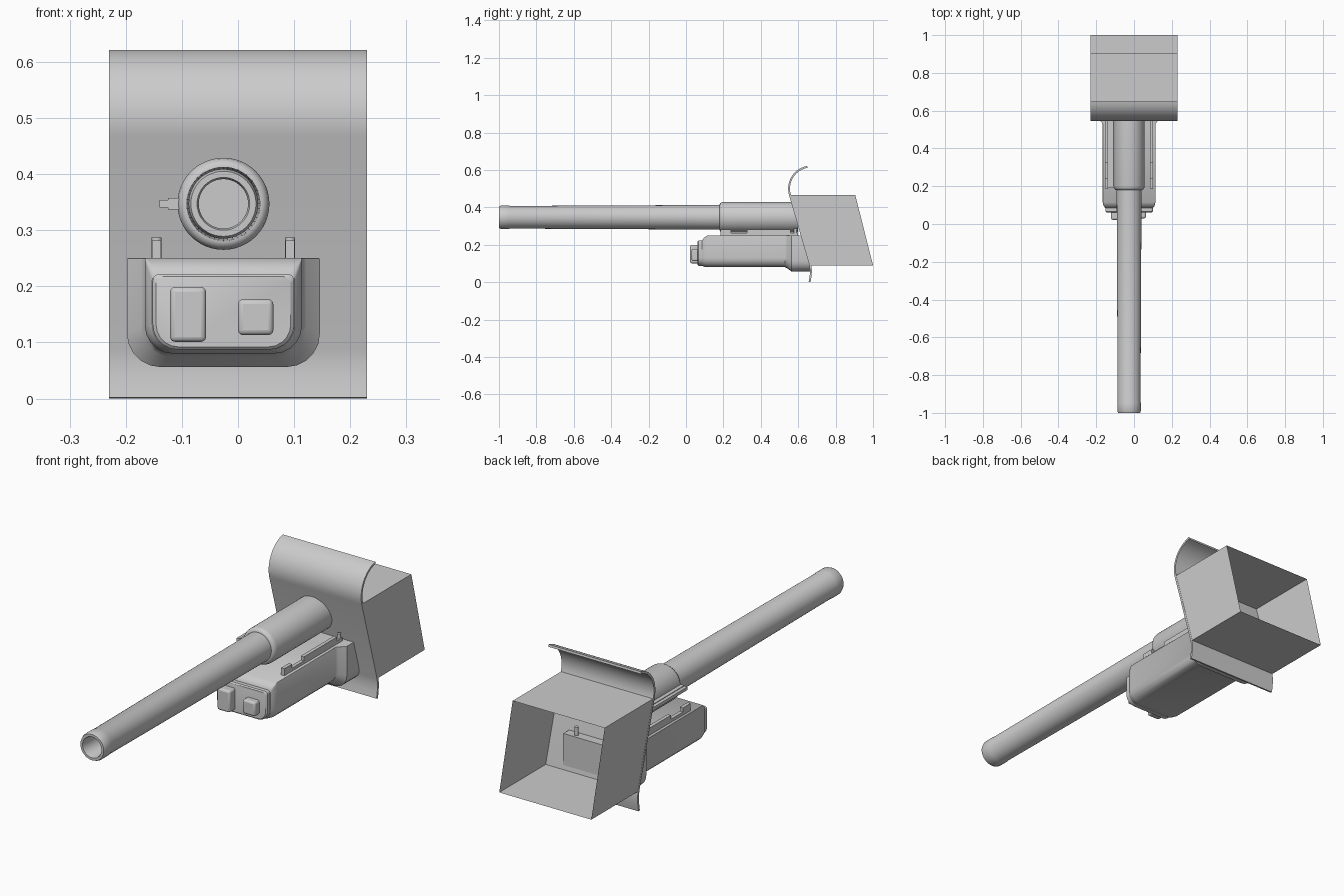
import bpy, bmesh, math
from mathutils import Vector

if "Cube" in bpy.data.objects:
    bpy.data.objects.remove(bpy.data.objects["Cube"])

steel = bpy.data.materials.new("grey steel")
steel.diffuse_color = (0.6, 0.6, 0.6, 1)
steel.use_nodes = True
steel.node_tree.nodes["Principled BSDF"].inputs["Base Color"].default_value = steel.diffuse_color
CX, CZ = -0.026, 0.347          # barrel axis


def make(name, verts, faces, angle=35, fix=True):
    me = bpy.data.meshes.new(name)
    me.from_pydata(verts, [], faces)
    if fix:
        bm = bmesh.new()
        bm.from_mesh(me)
        bmesh.ops.recalc_face_normals(bm, faces=bm.faces)
        bm.to_mesh(me)
        bm.free()
    me.materials.append(steel)
    ob = bpy.data.objects.new(name, me)
    bpy.context.collection.objects.link(ob)
    bpy.ops.object.select_all(action='DESELECT')
    ob.select_set(True)
    bpy.context.view_layer.objects.active = ob
    bpy.ops.object.shade_smooth_by_angle(angle=math.radians(angle))
    return ob


def loft(name, rings, angle=35):
    n = len(rings[0])
    verts = [p for r in rings for p in r]
    faces = [(i * n + j, i * n + (j + 1) % n, (i + 1) * n + (j + 1) % n, (i + 1) * n + j)
             for i in range(len(rings) - 1) for j in range(n)]
    faces += [tuple(range(n)), tuple(range((len(rings) - 1) * n, len(rings) * n))]
    return make(name, verts, faces, angle)


def lathe(name, profile, n=48):
    # profile of (radius, y) turned about the barrel axis
    return loft(name, [[(CX + r * math.cos(2 * math.pi * k / n), y,
                         CZ + r * math.sin(2 * math.pi * k / n)) for k in range(n)]
                       for r, y in profile])


def box(name, x0, x1, y0, y1, z0, z1, bevel=0):
    v = [(x, y, z) for x in (x0, x1) for y in (y0, y1) for z in (z0, z1)]
    f = [(0, 1, 3, 2), (4, 6, 7, 5), (0, 4, 5, 1), (2, 3, 7, 6), (0, 2, 6, 4), (1, 5, 7, 3)]
    ob = make(name, v, f)
    if bevel:
        m = ob.modifiers.new("bevel", 'BEVEL')
        m.width, m.segments = bevel, 3
    return ob


def trough(y, half, z0, z1, r_low, r_top=0.002):
    # cross-section with rounded lower corners and nearly square upper ones
    pts = []
    for sx, top, a0 in ((1, False, 270), (1, True, 0), (-1, True, 90), (-1, False, 180)):
        r = r_top if top else r_low
        cx, cz = CX + sx * (half - r), (z1 - r if top else z0 + r)
        for k in range(6):
            a = math.radians(a0 + 18 * k)
            pts.append((cx + r * math.cos(a), y, cz + r * math.sin(a)))
    return pts


# Tapered barrel with a blind bore at the muzzle
lathe("barrel", [(0.044, -0.8), (0.044, -0.992), (0.047, -1.0), (0.058, -1.0), (0.062, -0.99),
                 (0.062, -0.945), (0.0605, -0.94), (0.066, 0.2)])
# Thicker sleeve at the rear of the barrel
lathe("barrel_sleeve", [(0.06, 0.18), (0.069, 0.18), (0.075, 0.183), (0.08, 0.19),
                        (0.082, 0.2), (0.082, 0.6)])
# Guide strip on the side of the sleeve
box("sleeve_guide", -0.125, -0.1, 0.19, 0.58, 0.337, 0.357)
box("sleeve_guide_edge", -0.14, -0.124, 0.19, 0.58, 0.34, 0.354)

# Recoil cradle, flared where it meets the shield
loft("cradle", [trough(0.085, 0.127, 0.087, 0.222, 0.045, 0.012),
                trough(0.095, 0.134, 0.083, 0.236, 0.048, 0.008),
                trough(0.115, 0.14, 0.08, 0.25, 0.05),
                trough(0.53, 0.14, 0.08, 0.25, 0.05),
                trough(0.54, 0.147, 0.075, 0.25, 0.052),
                trough(0.565, 0.172, 0.056, 0.25, 0.06),
                trough(0.665, 0.172, 0.056, 0.25, 0.06)])
# Cover plate and the two blocks on the cradle nose
loft("nose_plate", [trough(0.062, 0.12, 0.092, 0.217, 0.04, 0.012),
                    trough(0.067, 0.126, 0.087, 0.222, 0.045, 0.012),
                    trough(0.09, 0.126, 0.087, 0.222, 0.045, 0.012)])
box("nose_block_tall", -0.121, -0.057, 0.022, 0.07, 0.101, 0.199, 0.009)
box("nose_block_short", 0.0, 0.063, 0.03, 0.07, 0.113, 0.177, 0.009)

# Stepped rails and rear pins on top of the cradle
for side, sx in (("left", -1), ("right", 1)):
    x = CX + sx * 0.119
    box("rail_base_" + side, x - 0.008, x + 0.008, 0.185, 0.6, 0.245, 0.264)
    box("rail_front_" + side, x - 0.008, x + 0.008, 0.185, 0.24, 0.25, 0.282)
    box("rail_rear_" + side, x - 0.008, x + 0.008, 0.325, 0.56, 0.25, 0.282)
    for y in (0.585, 0.645):
        bpy.ops.mesh.primitive_cylinder_add(vertices=16, radius=0.009, depth=0.042,
                                            location=(x, y, 0.266))
        pin = bpy.context.object
        pin.name = "rail_pin_" + side
        pin.data.materials.append(steel)
        bpy.ops.object.shade_smooth_by_angle()

# Gun shield: bent lower lip, sloping plate, top rolled back
prof = [(0.661, 0.001), (0.666, 0.03), (0.668, 0.06), (0.665, 0.09)]
for k in range(15):
    a = math.radians(196 - 96 * k / 14)
    prof.append((0.669 + 0.118 * math.cos(a), 0.5 + 0.118 * math.sin(a)))
outline = []
for i, (y, z) in enumerate(prof):
    y0, z0 = prof[max(i - 1, 0)]
    y1, z1 = prof[min(i + 1, len(prof) - 1)]
    d = Vector((y1 - y0, z1 - z0)).normalized() * 0.005
    outline.append(((y + d.y, z - d.x), (y - d.y, z + d.x)))
loft("shield", [[(x, p[0], max(p[1], 0)) for x, p in
                 ((-0.23, a), (0.23, a), (0.23, b), (-0.23, b))] for a, b in outline])

# Open-backed housing of four thin sheets behind the shield
corners = [(0.56, 0.466), (0.905, 0.466), (1.0, 0.09), (0.668, 0.09)]
v = [(x, y, z) for x in (-0.229, 0.229) for y, z in corners]
make("rear_housing", v, [(0, 1, 2, 3), (7, 6, 5, 4), (0, 4, 5, 1), (3, 2, 6, 7)])
